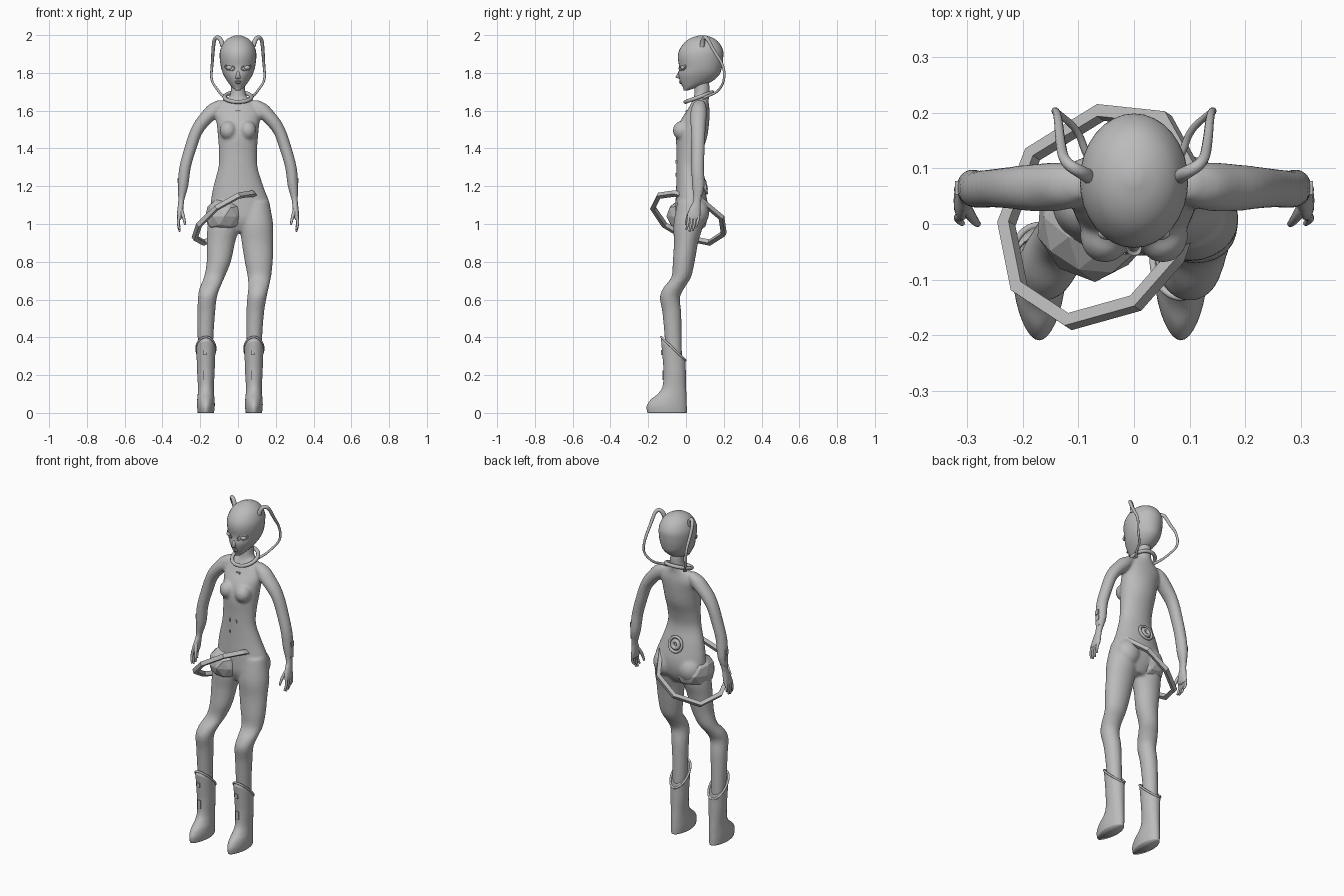
import bpy, bmesh, math, random
from mathutils import Vector, Matrix

cube = bpy.data.objects.get("Cube")
if cube:
    bpy.data.objects.remove(cube)

grey = bpy.data.materials.new("plain grey")
grey.use_nodes = True
grey.diffuse_color = (0.5, 0.5, 0.5, 1)
grey.node_tree.nodes["Principled BSDF"].inputs["Base Color"].default_value = (0.5, 0.5, 0.5, 1)


def finish(name, bm, smooth=True):
    bmesh.ops.recalc_face_normals(bm, faces=bm.faces)
    for f in bm.faces:
        f.smooth = smooth
    mesh = bpy.data.meshes.new(name)
    bm.to_mesh(mesh)
    bm.free()
    mesh.materials.append(grey)
    ob = bpy.data.objects.new(name, mesh)
    bpy.context.collection.objects.link(ob)
    return ob


def spline(a, b, c, d, t):
    return 0.5 * (2 * b + (c - a) * t + (2 * a - 5 * b + 4 * c - d) * t * t + (3 * b - a - 3 * c + d) * t ** 3)


def loft(bm, sections, side=1, slope=0, steps=4, n=32):
    """Stack of level ellipses (z, centre x, centre y, radius x, radius y); the last may slope."""
    s = [sections[0]] + sections + [sections[-1]]
    rows = [[spline(*v, k / steps) for v in zip(*s[i:i + 4])] for i in range(len(s) - 3) for k in range(steps)]
    rows.append(sections[-1])
    rings = []
    for i, (z, x, y, rx, ry) in enumerate(rows):
        tilt = slope * max(0, (i + steps - len(rows) + 1) / steps)
        ring = []
        for k in range(n):
            a = math.tau * k / n
            ring.append(bm.verts.new((side * (x + rx * math.cos(a)), y + ry * math.sin(a), z - tilt * ry * math.sin(a))))
        rings.append(ring)
    for p, q in zip(rings, rings[1:]):
        for k in range(n):
            bm.faces.new((p[k], p[(k + 1) % n], q[(k + 1) % n], q[k]))
    bm.faces.new(rings[0])
    bm.faces.new(rings[-1])


def ball(bm, centre, size):
    m = Matrix.Translation(centre) @ Matrix.Diagonal((*size, 1))
    bmesh.ops.create_uvsphere(bm, u_segments=24, v_segments=16, radius=1, matrix=m)


def turn(n):
    return [math.tau * k / n for k in range(n)]


def tube(name, points, depth, radii=None, closed=False):
    """Smooth round tube along a path."""
    cu = bpy.data.curves.new(name, "CURVE")
    cu.dimensions = "3D"
    cu.bevel_depth = depth
    cu.bevel_resolution = 3
    cu.use_fill_caps = True
    sp = cu.splines.new("NURBS")
    sp.points.add(len(points) - 1)
    for i, p in enumerate(points):
        sp.points[i].co = (*p, 1)
        sp.points[i].radius = radii[i] if radii else 1
    sp.order_u = 3
    sp.use_endpoint_u = not closed
    sp.use_cyclic_u = closed
    sp.resolution_u = 6
    cu.materials.append(grey)
    bpy.context.collection.objects.link(bpy.data.objects.new(name, cu))


def plate(name, centre, size):
    bm = bmesh.new()
    bmesh.ops.create_cube(bm, size=1, matrix=Matrix.Translation(centre) @ Matrix.Diagonal((*size, 1)))
    finish(name, bm, False)


# Body: overlapping torso, limb and muscle volumes fused into one skin
bm = bmesh.new()
loft(bm, [(.96, .01, .02, .06, .05), (1.02, .012, .025, .15, .08), (1.1, .012, .03, .158, .086),
          (1.2, .002, .022, .132, .074), (1.3, 0, .012, .104, .062), (1.38, 0, .018, .101, .068),
          (1.46, 0, .03, .106, .082), (1.54, 0, .045, .114, .078), (1.6, 0, .065, .12, .06),
          (1.645, 0, .075, .085, .045), (1.675, 0, .082, .046, .04), (1.72, 0, .085, .038, .04),
          (1.78, 0, .08, .038, .04)])
for s in (-1, 1):
    loft(bm, [(1.655, .09, .072, .02, .02), (1.63, .112, .07, .045, .036), (1.59, .14, .067, .053, .044),
              (1.54, .185, .065, .046, .042), (1.48, .224, .065, .035, .038), (1.4, .252, .064, .033, .035),
              (1.3, .28, .062, .031, .034), (1.2, .291, .065, .028, .033), (1.13, .3, .06, .017, .022),
              (1.09, .304, .05, .016, .03), (1.05, .308, .042, .016, .038), (1.02, .312, .04, .011, .034)], s)
    ball(bm, (s * .052, -.022, 1.495), (.045, .048, .05))
    ball(bm, (.012 + s * .08, .055, 1.06), (.075, .068, .08))
loft(bm, [(1.12, .095, .02, .07, .065), (1, .098, .012, .088, .078), (.9, .103, 0, .083, .064),
          (.8, .11, -.012, .074, .058), (.72, .113, -.025, .062, .052), (.66, .108, -.065, .054, .056),
          (.61, .1, -.085, .051, .053), (.53, .091, -.075, .047, .05), (.4, .086, -.068, .042, .045),
          (.25, .085, -.06, .038, .04)])
loft(bm, [(1.12, -.065, .02, .07, .065), (1, -.075, .012, .085, .078), (.9, -.091, 0, .075, .064),
          (.8, -.102, -.012, .064, .058), (.72, -.125, -.025, .055, .052), (.66, -.15, -.065, .054, .056),
          (.61, -.162, -.085, .05, .053), (.53, -.168, -.075, .047, .05), (.4, -.172, -.068, .042, .045),
          (.25, -.171, -.06, .038, .04)])
body = finish("body", bm)
m = body.modifiers.new("fuse", "REMESH")
m.mode = "VOXEL"
m.voxel_size = 0.008
m.use_smooth_shade = True
m = body.modifiers.new("soften", "SMOOTH")
m.factor = 0.5
m.iterations = 6

# Head with narrow chin, round skull and small nose
bm = bmesh.new()
loft(bm, [(1.708, 0, 0, .012, .012), (1.722, 0, .02, .03, .036), (1.75, 0, .05, .053, .08),
          (1.79, 0, .068, .077, .108), (1.83, 0, .077, .09, .113), (1.88, 0, .077, .097, .12),
          (1.92, 0, .08, .094, .116), (1.96, 0, .083, .076, .092), (1.985, 0, .085, .048, .058),
          (1.999, 0, .085, .012, .014)])
finish("head", bm)
bm = bmesh.new()
bmesh.ops.create_cone(bm, segments=12, radius1=.014, radius2=.004, depth=.05, cap_ends=True,
                      matrix=Matrix.Translation((0, -.036, 1.795)) @ Matrix.Rotation(-.3, 4, "X"))
finish("nose", bm)
bm = bmesh.new()
for z in (1.747, 1.755):
    ball(bm, (0, -.027, z), (.017, .009, .005))
finish("lips", bm)

# Eyes, hair tubes, fingers and forearm plates on both sides
for s, side in ((1, "left"), (-1, "right")):
    bm = bmesh.new()
    ball(bm, (s * .044, -.017, 1.828), (.021, .012, .012))
    finish(side + "_eye", bm)
    lid = [(s * (.044 + .026 * math.cos(a)), -.019 + .018 * math.cos(a),
            1.828 + .015 * math.sin(a) + .005 * math.cos(a)) for a in turn(12)]
    tube(side + "_eyelid", lid, .003, closed=True)
    hair = [(.08, .085, 1.94), (.09, .09, 1.985), (.125, .11, 1.99), (.132, .145, 1.92), (.137, .2, 1.84),
            (.145, .205, 1.76), (.1, .17, 1.7), (.085, .12, 1.68), (.06, .09, 1.665)]
    tube(side + "_hair_tube", [(s * x, y, z) for x, y, z in hair], .009, [1.5, 1.3, 1.1, 1, .8, .7, .7, .8, .9])
    for i, tip in enumerate((.97, .96, .965, .985)):
        y = .015 + .017 * i
        tube(f"{side}_finger_{i + 1}", [(s * .31, y, 1.045), (s * .322, y - .003, 1), (s * .308, y - .014, tip)],
             .0085, [1, .95, .6])
    tube(side + "_thumb", [(s * .302, .03, 1.075), (s * .287, .004, 1.04), (s * .28, 0, .995)], .009, [1.2, 1, .6])
    for i, z in enumerate((1.23, 1.195, 1.16)):
        plate(f"{side}_forearm_plate_{i + 1}", (s * (.317 - .003 * i), .065, z), (.009, .024, .028))

# Boots with tapered toes, a slanted cuff and front clasps
for x, side in ((.084, "left"), (-.17, "right")):
    bm = bmesh.new()
    loft(bm, [(0, x, -.1, .043, .104), (.035, x, -.102, .047, .106), (.07, x, -.092, .046, .095),
              (.1, x, -.074, .043, .076), (.14, x, -.062, .042, .062), (.21, x, -.06, .046, .059),
              (.27, x, -.062, .048, .06), (.34, x, -.067, .051, .066)], slope=.95)
    for v in bm.verts:
        if v.co.z < .13 and v.co.y < -.1:
            v.co.x = x + (v.co.x - x) * (1 + 1.5 * (v.co.y + .1))
    finish(side + "_boot", bm)
    cuff = [(x + .051 * math.cos(a), -.067 + .066 * math.sin(a), .34 - .063 * math.sin(a)) for a in turn(16)]
    tube(side + "_boot_cuff", cuff, .006, closed=True)
    for i, z in enumerate((.2, .32)):
        plate(f"{side}_boot_clasp_{i + 1}", (x - .005, -.119 - .08 * (z - .2), z), (.02, .009, .05 - .025 * i))

# Collar ring, pendant and belly studs
collar = [(.072 * math.cos(a), .068 + .072 * math.sin(a), 1.672 + .026 * math.sin(a)) for a in turn(24)]
tube("collar_ring", collar, .0105, closed=True)
plate("pendant", (0, .002, 1.598), (.026, .009, .008))
for i, (x, z) in enumerate(((-.018, 1.33), (.024, 1.33), (-.018, 1.26))):
    plate(f"belly_stud_{i + 1}", (x, -.05, z), (.006, .009, .018))

# Round port on the lower back
for i, (r, depth) in enumerate(((.042, .008), (.02, .012))):
    ring = [(r * math.cos(a), .1 - .22 * r * math.sin(a), 1.205 + r * math.sin(a)) for a in turn(16)]
    tube(f"back_port_ring_{i + 1}", ring, depth, closed=True)

# Faceted rock at the hip
random.seed(4)
bm = bmesh.new()
bmesh.ops.create_icosphere(bm, subdivisions=2, radius=1)
for v in bm.verts:
    k = random.uniform(.93, 1.05)
    v.co = Vector((-.07 + .108 * k * v.co.x, .012 + .112 * k * v.co.y, 1.04 + .1 * k * v.co.z))
finish("hip_rock", bm, False)

# Tilted angular hoop of square section
path = [(.075, -.06), (.003, -.142), (-.115, -.175), (-.206, -.115), (-.229, 0),
        (-.182, .125), (-.06, .2), (.055, .188), (.12, .07)]
mid = Vector((-.06, .015, 1.035))
up = Vector((-.68, .46, 1)).normalized()
bm = bmesh.new()
rings = []
for x, y in path:
    p = Vector((x, y, mid.z + .68 * (x - mid.x) - .46 * (y - mid.y)))
    out = (p - mid).normalized()
    rings.append([bm.verts.new(p + out * a * .012 + up * b * .012) for a, b in ((-1, -1), (1, -1), (1, 1), (-1, 1))])
for i, p in enumerate(rings):
    q = rings[(i + 1) % len(rings)]
    for k in range(4):
        bm.faces.new((p[k], p[(k + 1) % 4], q[(k + 1) % 4], q[k]))
finish("hip_hoop", bm, False)
